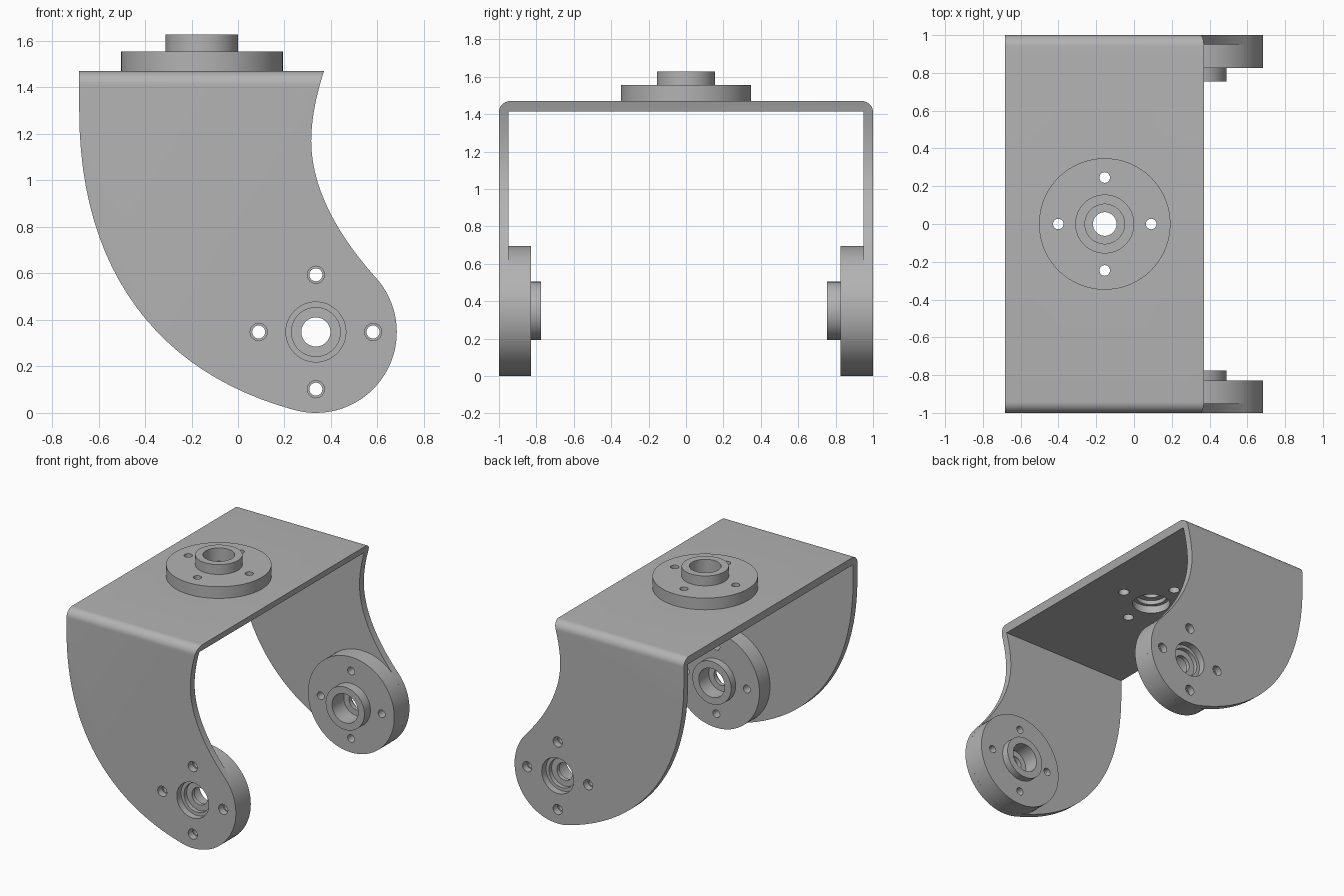
import bpy, bmesh
from math import cos, sin, pi, radians
from mathutils import Matrix, Vector
from mathutils.geometry import interpolate_bezier

if "Cube" in bpy.data.objects:
    bpy.data.objects.remove(bpy.data.objects["Cube"], do_unlink=True)

metal = bpy.data.materials.new("grey metal")
metal.use_nodes = True
GREY = (0.45, 0.45, 0.45, 1)
metal.diffuse_color = GREY
metal.node_tree.nodes["Principled BSDF"].inputs["Base Color"].default_value = GREY


def make_object(name, bm):
    bmesh.ops.recalc_face_normals(bm, faces=bm.faces)
    mesh = bpy.data.meshes.new(name)
    bm.to_mesh(mesh)
    bm.free()
    mesh.materials.append(metal)
    ob = bpy.data.objects.new(name, mesh)
    bpy.context.collection.objects.link(ob)
    return ob


def extrude_outline(name, points, direction):
    bm = bmesh.new()
    face = bm.faces.new([bm.verts.new(p) for p in points])
    new = bmesh.ops.extrude_face_region(bm, geom=[face])["geom"]
    moved = [v for v in new if isinstance(v, bmesh.types.BMVert)]
    bmesh.ops.translate(bm, verts=moved, vec=direction)
    return make_object(name, bm)


def boolean(ob, cutter, operation):
    mod = ob.modifiers.new("cut", "BOOLEAN")
    mod.object, mod.operation, mod.solver = cutter, operation, "EXACT"
    bpy.context.view_layer.objects.active = ob
    bpy.ops.object.modifier_apply(modifier=mod.name)
    bpy.data.objects.remove(cutter, do_unlink=True)


def smooth(ob):
    bpy.ops.object.select_all(action="DESELECT")
    ob.select_set(True)
    bpy.context.view_layer.objects.active = ob
    bpy.ops.object.shade_smooth_by_angle(angle=radians(30))


def add_cylinder(bm, radius, low, high, matrix, x=0, y=0, sides=32):
    place = matrix @ Matrix.Translation((x, y, (low + high) / 2))
    bmesh.ops.create_cone(bm, cap_ends=True, segments=sides, radius1=radius,
                          radius2=radius, depth=high - low, matrix=place)


def add_screw_holes(bm, radius, low, high, matrix):
    for k in range(4):
        a = k * pi / 2
        add_cylinder(bm, radius, low, high, matrix, 0.246 * cos(a), 0.246 * sin(a), 24)


def arc(cx, cy, r, start, end, steps):
    angles = [radians(start + (end - start) * i / steps) for i in range(steps + 1)]
    return [(cx + r * cos(a), cy + r * sin(a)) for a in angles]


def bezier(*pts, steps=24):
    a, b, c, d = [Vector(p) for p in pts]
    return [tuple(p) for p in interpolate_bezier(a, b, c, d, steps + 1)]


# Mount frames: local z is the hub axis, with the origin on the plate face
PIVOT_X, PIVOT_Z, DISC_R = 0.335, 0.348, 0.348
TOP_Z, PLATE = 1.47, 0.05
top_frame = Matrix.Translation((-0.155, 0, TOP_Z))
front_frame = Matrix.Translation((PIVOT_X, -1 + PLATE, PIVOT_Z)) @ Matrix.Rotation(-pi / 2, 4, "X")
back_frame = Matrix.Translation((PIVOT_X, 1 - PLATE, PIVOT_Z)) @ Matrix.Rotation(pi / 2, 4, "X")

# Bracket: a bent channel section trimmed by the curved arm outline
bend = 0.06
section = [(-1, -0.1)] + arc(-1 + bend, TOP_Z - bend, bend, 180, 90, 10)
section += arc(1 - bend, TOP_Z - bend, bend, 90, 0, 10) + [(1, -0.1)]
inner = 1 - PLATE
section += [(inner, -0.1), (inner, 1.415), (-inner, 1.415), (-inner, -0.1)]
bracket = extrude_outline("bracket", [(-1, y, z) for y, z in section], (2, 0, 0))

outline = bezier((-0.683, 1.3), (-0.683, 0.6), (-0.33, 0.17), (0.235, 0.0146))
outline += arc(PIVOT_X, PIVOT_Z, DISC_R, -106, 42, 36)[1:]
outline += bezier(outline[-1], (0.45, 0.74), (0.315, 0.95), (0.315, 1.17))[1:]
outline += bezier((0.315, 1.17), (0.315, 1.27), (0.34, 1.38), (0.37, TOP_Z), steps=10)[1:]
outline += [(0.37, 1.6), (-0.683, 1.6)]
trim = extrude_outline("arm_trim", [(x, -1.2, z) for x, z in outline], (0, 2.4, 0))
boolean(bracket, trim, "INTERSECT")

# Clearance holes through the bracket at each mount
bm = bmesh.new()
for frame in (top_frame, front_frame, back_frame):
    add_cylinder(bm, 0.129, -0.1, 0.1, frame, sides=48)
    add_screw_holes(bm, 0.037, -0.1, 0.1, frame)
boolean(bracket, make_object("bracket_holes", bm), "DIFFERENCE")
smooth(bracket)


# Hubs: a flanged disc with a collar, stepped bore and four screw holes
def make_hub(name, frame, disc_depth, collar_depth):
    bore, hole, collar = 0.105, 0.0625, 0.156
    profile = [(bore, 0), (DISC_R, 0), (DISC_R, disc_depth), (collar, disc_depth),
               (collar, collar_depth), (bore, collar_depth), (bore, 0.06),
               (hole, 0.06), (hole, 0.03), (bore, 0.03)]
    bm = bmesh.new()
    verts = [bm.verts.new((r, 0, z)) for r, z in profile]
    edges = [bm.edges.new((v, verts[i - 1])) for i, v in enumerate(verts)]
    bmesh.ops.spin(bm, geom=verts + edges, axis=(0, 0, 1), cent=(0, 0, 0),
                   angle=2 * pi, steps=72, use_merge=True)
    bmesh.ops.remove_doubles(bm, verts=bm.verts, dist=0.0001)
    bm.transform(frame)
    hub = make_object(name, bm)
    bm = bmesh.new()
    add_screw_holes(bm, 0.028, -0.1, 0.3, frame)
    boolean(hub, make_object("screw_holes", bm), "DIFFERENCE")
    smooth(hub)


make_hub("top_hub", top_frame, 0.085, 0.157)
make_hub("front_hub", front_frame, 0.122, 0.175)
make_hub("back_hub", back_frame, 0.125, 0.195)
